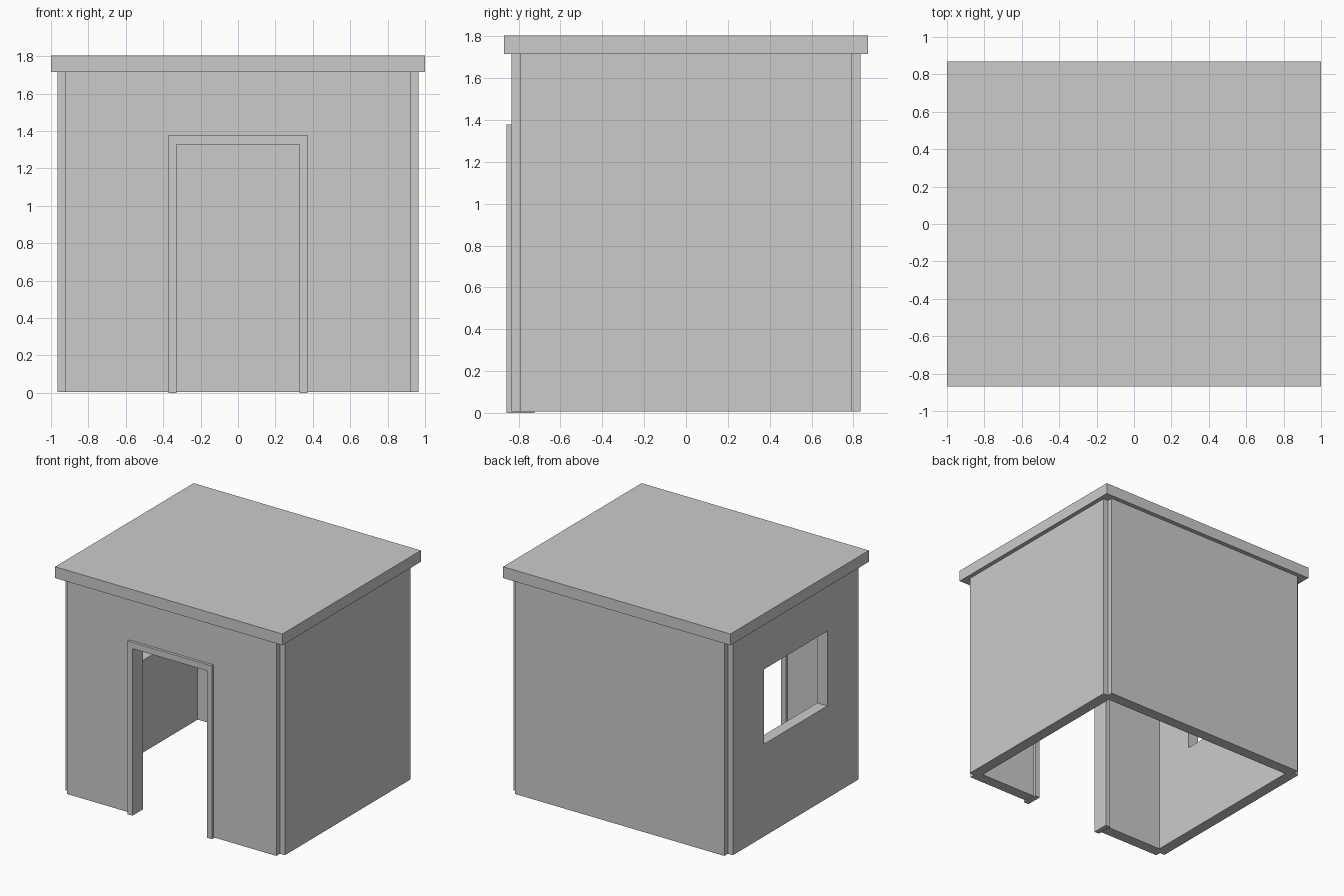
import bpy, bmesh

if "Cube" in bpy.data.objects:
    bpy.data.objects.remove(bpy.data.objects["Cube"])

WALL_X, WALL_Y = 0.966, 0.835      # outer wall faces
NOTCH, THICK = 0.044, 0.09         # corner rebate and wall thickness
BASE, EAVES, TOP = 0.006, 1.715, 1.805


def prism(name, points, direction):
    """Extrude a closed planar outline along a direction."""
    bm = bmesh.new()
    face = bm.faces.new([bm.verts.new(p) for p in points])
    ext = bmesh.ops.extrude_face_region(bm, geom=[face], use_keep_orig=True)
    verts = [g for g in ext["geom"] if isinstance(g, bmesh.types.BMVert)]
    bmesh.ops.translate(bm, verts=verts, vec=direction)
    bmesh.ops.recalc_face_normals(bm, faces=bm.faces)
    mesh = bpy.data.meshes.new(name)
    bm.to_mesh(mesh)
    bm.free()
    obj = bpy.data.objects.new(name, mesh)
    bpy.context.collection.objects.link(obj)
    return obj


def box(name, lo, hi):
    (x0, y0, z0), (x1, y1, z1) = lo, hi
    outline = [(x0, y0, z0), (x1, y0, z0), (x1, y1, z0), (x0, y1, z0)]
    return prism(name, outline, (0, 0, z1 - z0))


def cut(obj, cutter):
    """Subtract a cutter, apply it and remove the helper."""
    cutter.hide_render = True
    mod = obj.modifiers.new("cut", "BOOLEAN")
    mod.operation, mod.solver, mod.object = "DIFFERENCE", "EXACT", cutter
    bpy.context.view_layer.objects.active = obj
    bpy.ops.object.modifier_apply(modifier=mod.name)
    bpy.data.objects.remove(cutter)


# Walls: block with rebated vertical corners, hollowed out
plan = []
for sx, sy in ((1, -1), (1, 1), (-1, 1), (-1, -1)):
    a, b = sx * WALL_X, sy * WALL_Y
    c, d = sx * (WALL_X - NOTCH), sy * (WALL_Y - NOTCH)
    corner = [(c, b, BASE), (c, d, BASE), (a, d, BASE)]
    plan += corner if sx * sy < 0 else corner[::-1]
walls = prism("walls", plan, (0, 0, EAVES - BASE))
ix, iy = WALL_X - THICK, WALL_Y - THICK
cut(walls, box("room_cutter", (-ix, -iy, -0.2), (ix, iy, 2)))

# Door opening in the front wall, window opening in the left wall
cut(walls, box("door_cutter", (-0.37, -1, -0.2), (0.37, -0.6, 1.375)))
cut(walls, box("window_cutter", (-1.2, -0.397, 0.74), (-0.7, 0.397, 1.335)))

# Door frame: inverted U standing slightly proud on both wall faces
ox, oz, nx, nz = 0.371, 1.378, 0.328, 1.328
frame = [(-ox, 0), (-ox, oz), (ox, oz), (ox, 0),
         (nx, 0), (nx, nz), (-nx, nz), (-nx, 0)]
prism("door_frame", [(x, -0.857, z) for x, z in frame], (0, 0.132, 0))

# Flat overhanging roof slab
box("roof", (-1, -0.87, EAVES), (1, 0.87, TOP))
